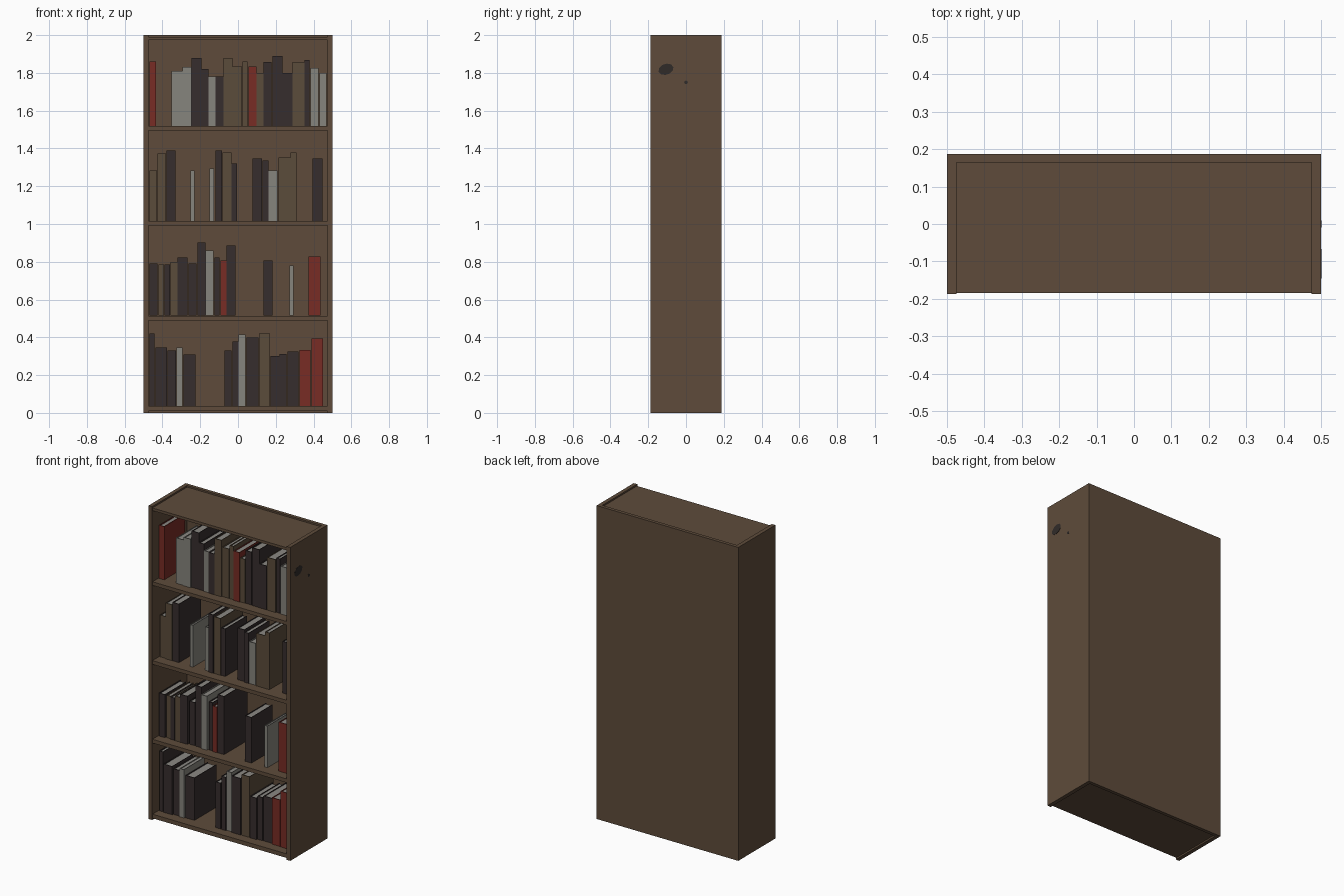
import bpy, bmesh, math, random
from mathutils import Matrix, Vector

if "Cube" in bpy.data.objects:
    bpy.data.objects.remove(bpy.data.objects["Cube"])

random.seed(4)


def material(name, rgb):
    m = bpy.data.materials.new(name)
    m.diffuse_color = (*rgb, 1)
    m.use_nodes = True
    m.node_tree.nodes["Principled BSDF"].inputs["Base Color"].default_value = m.diffuse_color
    return m


WOOD = material("brown_wood", (0.112, 0.071, 0.043))
STAIN = material("dark_stain", (0.030, 0.024, 0.022))
PAPER = material("grey_paper", (0.26, 0.25, 0.23))
COVERS = {
    "dark": material("dark_cover", (0.037, 0.027, 0.027)),
    "brown": material("brown_cover", (0.105, 0.072, 0.043)),
    "red": material("red_cover", (0.188, 0.025, 0.018)),
    "grey": material("grey_cover", (0.24, 0.232, 0.205)),
}


def add_box(bm, x, y, z, mat=0):
    """Box from (min, max) pairs on each axis."""
    verts = bmesh.ops.create_cube(bm, size=1)["verts"]
    for v in verts:
        v.co = Vector([r[0] if c < 0 else r[1] for c, r in zip(v.co, (x, y, z))])
    for f in {f for v in verts for f in v.link_faces}:
        f.material_index = mat


def finish(bm, name, *mats):
    me = bpy.data.meshes.new(name)
    bm.to_mesh(me)
    bm.free()
    for m in mats:
        me.materials.append(m)
    ob = bpy.data.objects.new(name, me)
    bpy.context.collection.objects.link(ob)
    return ob


def board(name, x, y, z):
    bm = bmesh.new()
    add_box(bm, x, y, z)
    return finish(bm, name, WOOD)


# Cabinet: sides, back, and recessed boards
W, D, T = 0.5, 0.187, 0.025
board("left_side", (-W, -W + T), (-D, D), (0, 2))
board("right_side", (W - T, W), (-D, D), (0, 2))
board("back_panel", (-W + T, W - T), (0.165, D), (0, 2))
INNER = (-W + T, W - T)
for name, z0, z1 in (("base_board", 0.010, 0.036), ("lower_shelf", 0.490, 0.514),
                     ("middle_shelf", 0.992, 1.016), ("upper_shelf", 1.496, 1.519),
                     ("top_board", 1.973, 1.990)):
    board(name, INNER, (-D + 0.003, 0.165), (z0, z1))


# Book: spine and two covers around a slightly inset page block
def book(colour, x, w, z0, z1):
    t, rim = 0.004, 0.005
    y0 = -0.122 + random.uniform(-0.006, 0.006)
    y1 = y0 + random.uniform(0.205, 0.245)
    bm = bmesh.new()
    add_box(bm, (x, x + w), (y0, y0 + t), (z0, z1))
    add_box(bm, (x, x + t), (y0 + t, y1), (z0, z1))
    add_box(bm, (x + w - t, x + w), (y0 + t, y1), (z0, z1))
    add_box(bm, (x + t, x + w - t), (y0 + t, y1 - rim), (z0 + rim, z1 - rim), 1)
    finish(bm, "book", COVERS[colour], PAPER)


def fill_shelf(z, books):
    """Each book is colour, left edge, width, top height."""
    for colour, x, w, top in books:
        book(colour, x, w - 0.001, z, top)


# Books on the top shelf
fill_shelf(1.520, [
    ("red", -.469, .037, 1.86), ("grey", -.352, .058, 1.81), ("grey", -.294, .048, 1.83),
    ("dark", -.246, .053, 1.88), ("dark", -.193, .037, 1.82), ("grey", -.156, .037, 1.78),
    ("dark", -.119, .042, 1.78), ("brown", -.077, .048, 1.88), ("brown", -.029, .050, 1.835),
    ("brown", .024, .028, 1.86), ("red", .056, .042, 1.835), ("brown", .098, .037, 1.80),
    ("dark", .135, .043, 1.857), ("dark", .183, .053, 1.889), ("dark", .236, .053, 1.80),
    ("brown", .289, .063, 1.857), ("dark", .352, .028, 1.867), ("grey", .384, .043, 1.825),
    ("grey", .432, .037, 1.80)])

# Books on the second shelf
fill_shelf(1.017, [
    ("brown", -.469, .042, 1.284), ("brown", -.427, .048, 1.374), ("dark", -.379, .048, 1.39),
    ("grey", -.252, .022, 1.284), ("grey", -.151, .026, 1.294), ("dark", -.119, .034, 1.39),
    ("brown", -.082, .048, 1.379), ("dark", -.034, .031, 1.32), ("dark", .077, .050, 1.347),
    ("dark", .130, .032, 1.337), ("grey", .162, .048, 1.284), ("brown", .215, .063, 1.353),
    ("brown", .278, .032, 1.379), ("dark", .395, .053, 1.347)])

# Books on the third shelf
fill_shelf(0.515, [
    ("dark", -.469, .043, .79), ("brown", -.421, .031, .785), ("dark", -.390, .032, .785),
    ("brown", -.358, .038, .80), ("dark", -.320, .053, .822), ("dark", -.262, .042, .79),
    ("dark", -.215, .043, .902), ("grey", -.172, .043, .859), ("dark", -.125, .028, .822),
    ("red", -.093, .032, .806), ("dark", -.061, .048, .886), ("dark", .135, .048, .806),
    ("grey", .273, .022, .78), ("red", .374, .063, .828)])

# Books on the bottom shelf
fill_shelf(0.037, [
    ("dark", -.469, .028, .419), ("dark", -.437, .063, .345), ("dark", -.374, .048, .329),
    ("grey", -.326, .032, .345), ("dark", -.289, .064, .308), ("dark", -.072, .039, .329),
    ("dark", -.029, .032, .377), ("grey", .003, .037, .414), ("dark", .045, .064, .398),
    ("brown", .114, .055, .424), ("dark", .172, .048, .302), ("dark", .220, .038, .313),
    ("dark", .262, .060, .324), ("red", .326, .060, .334), ("red", .390, .060, .393)])


# Thin stains on the right side
def stain(name, y, z, ry, rz, tilt):
    bm = bmesh.new()
    bmesh.ops.create_cone(bm, cap_ends=True, segments=10, radius1=1, radius2=1, depth=0.002)
    bm.transform(Matrix.Translation((W, y, z)) @ Matrix.Rotation(tilt, 4, "X")
                 @ Matrix.Diagonal((1, ry, rz, 1)) @ Matrix.Rotation(math.pi / 2, 4, "Y"))
    finish(bm, name, STAIN)


stain("large_stain", -0.106, 1.819, 0.041, 0.029, 0.3)
stain("small_stain", 0.0, 1.75, 0.010, 0.009, 0)
